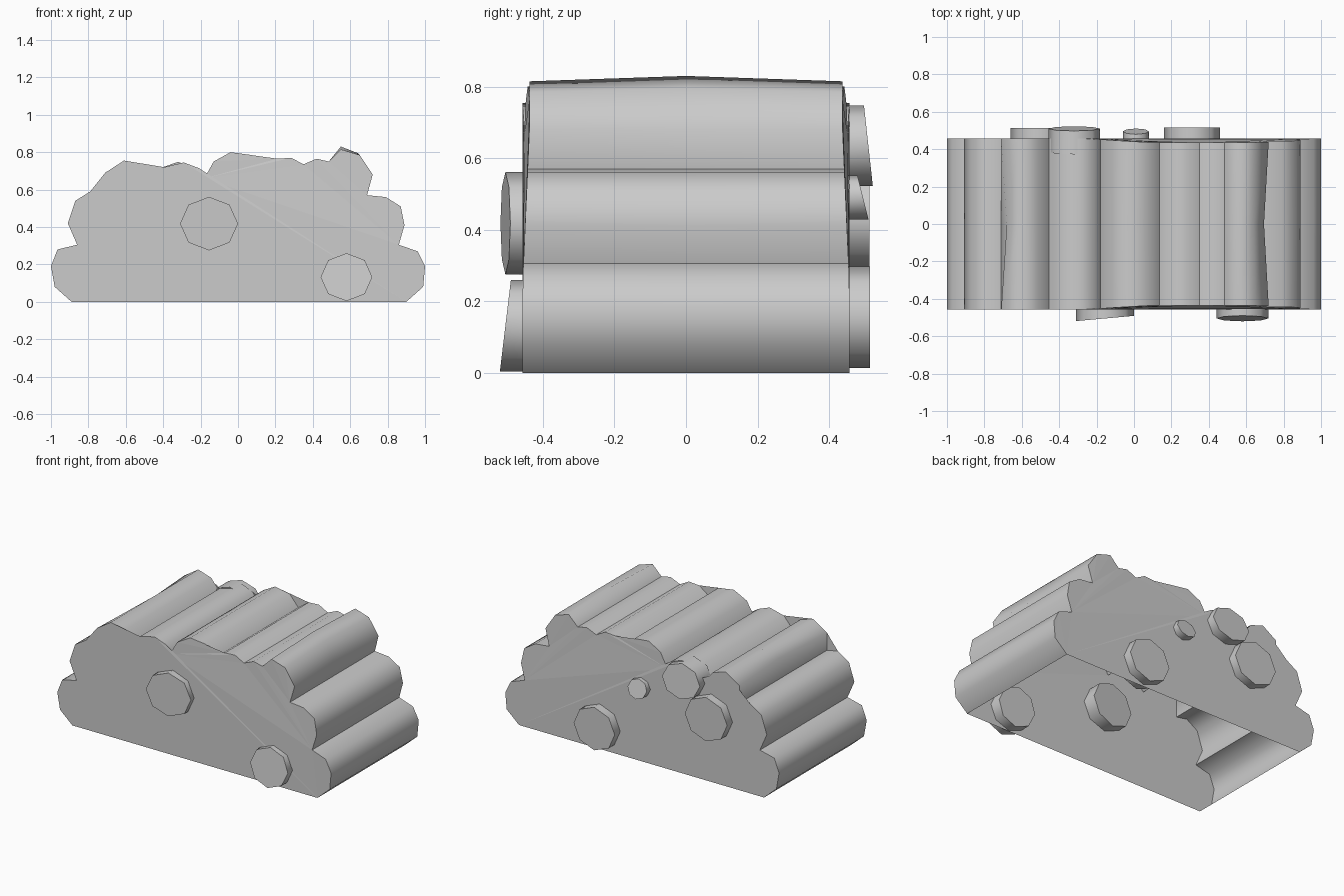
import bpy, bmesh, math

if "Cube" in bpy.data.objects:
    bpy.data.objects.remove(bpy.data.objects["Cube"])

mat = bpy.data.materials.new("light grey")
mat.diffuse_color = (0.6, 0.6, 0.6, 1)
mat.use_nodes = True
mat.node_tree.nodes["Principled BSDF"].inputs["Base Color"].default_value = mat.diffuse_color

# scalloped outline (x, z), left foot over the top to right foot
P = [(-.89, 0), (-.98, .08), (-1, .19), (-.965, .28), (-.86, .305), (-.91, .42),
     (-.87, .54), (-.79, .59), (-.71, .575), (-.71, .69), (-.61, .755), (-.515, .725),
     (-.455, .65), (-.395, .72), (-.29, .745), (-.21, .715), (-.18, .66), (-.13, .75),
     (-.04, .8), (.07, .785), (.135, .71), (.21, .765), (.285, .77), (.35, .735),
     (.42, .765), (.485, .75), (.55, .815), (.65, .785), (.72, .68), (.69, .57),
     (.79, .56), (.87, .51), (.89, .41), (.86, .305), (.96, .27), (1, .19),
     (.99, .08), (.9, 0)]
N = len(P)
# small bends of the middle ring
MID = {9: (-.68, .69), 26: (.55, .83), 27: (.64, .795), 28: (.695, .68)}


def depth(x, z):
    """Half depth: the right-hand upper part leans inward a little."""
    lean = max(0, min(1, (z - .25) / .45)) * max(0, min(1, (x + .25) / .3))
    return .457 - .02 * lean


def finish(bm, name):
    me = bpy.data.meshes.new(name)
    bm.to_mesh(me)
    bm.free()
    me.materials.append(mat)
    ob = bpy.data.objects.new(name, me)
    bpy.context.collection.objects.link(ob)
    return ob


# shell: front wall, lumpy roof and back wall, open underneath
bm = bmesh.new()
front = [bm.verts.new((x, -depth(x, z), z)) for x, z in P]
mid = [bm.verts.new((MID.get(i, p)[0], 0, MID.get(i, p)[1])) for i, p in enumerate(P)]
back = [bm.verts.new((x, depth(x, z), z)) for x, z in P]
for a, b in ((front, mid), (mid, back)):
    for i in range(N - 1):
        bm.faces.new((a[i], b[i], b[i + 1], a[i + 1])).smooth = True
caps = [bm.faces.new(front), bm.faces.new(back[::-1])]
for f in caps:
    for e in f.edges:
        e.smooth = False
# creases between the lumps
for i in range(1, N - 1):
    (ax, az), (bx, bz), (cx, cz) = P[i - 1:i + 2]
    if (bx - ax) * (cz - bz) - (bz - az) * (cx - bx) > 0:
        for other in (front, back):
            bm.edges.get((mid[i], other[i])).smooth = False
bmesh.ops.triangulate(bm, faces=caps)
finish(bm, "cloud_shell")


def puff(name, x, z, rx, rz, y, sx=0, sz=0, thick=.125):
    """Eight-sided disc through a wall; y is its outer face, sx/sz its tilt."""
    bm = bmesh.new()
    side = 1 if y > 0 else -1
    rings = []
    for yy in (y, y - side * thick):
        ring = []
        for k in range(8):
            a = k * math.pi / 4
            dx, dz = rx * math.cos(a), rz * math.sin(a)
            ring.append(bm.verts.new((x + dx, yy + sx * dx + sz * dz, z + dz)))
        rings.append(ring)
        for e in bm.faces.new(ring).edges:
            e.smooth = False
    a, b = rings
    for k in range(8):
        j = (k + 1) % 8
        bm.faces.new((a[k], a[j], b[j], b[k])).smooth = True
    bmesh.ops.recalc_face_normals(bm, faces=bm.faces)
    finish(bm, name)


# front discs
puff("front_disc_centre", -.155, .418, .155, .143, -.505, sx=.09)
puff("front_disc_low", .58, .132, .138, .128, -.505, sz=.12)
# back discs
puff("back_disc_left", -.505, .435, .155, .145, .513)
puff("back_disc_top", -.32, .635, .138, .113, .51, sz=-.11)
puff("back_disc_small", .01, .49, .07, .062, .495, sz=-.25)
puff("back_disc_low", .31, .155, .15, .142, .515)
